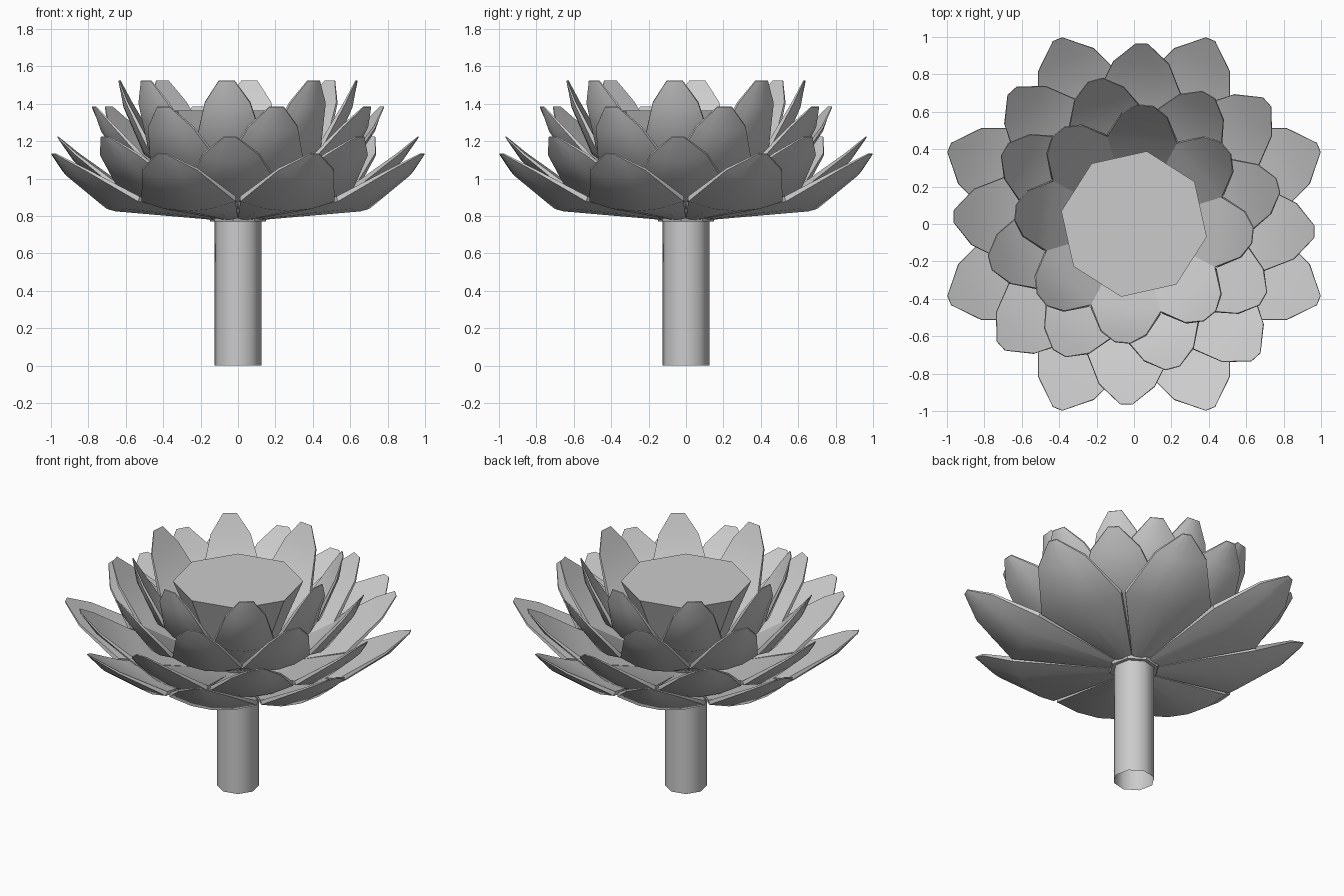
import bpy, bmesh, math
from mathutils import Matrix

if "Cube" in bpy.data.objects:
    bpy.data.objects.remove(bpy.data.objects["Cube"])

BASE_Z = 0.765
# petal rows: length along, outer centre depth, outer edge depth, flat inner depth
ROWS = [(0.03, -0.004, -0.004, 0.012),
        (0.69, -0.174, -0.118, -0.09),
        (0.99, -0.085, -0.047, -0.034),
        (1.13, -0.004, -0.003, 0.003)]
COLS = [-1, -0.5, 0, 0.5, 1]


def petal(name, widths, scale, pitch, turn):
    """Closed solid: rounded underside, flat inner side, thin tip."""
    bm = bmesh.new()
    loops = []
    for (u, c, e, top), h in zip(ROWS, widths):
        h /= scale
        under = [(u, h * t, c + (e - c) * t * t) for t in COLS]
        inner = [(u, h * t, top) for t in reversed(COLS)]
        loops.append([bm.verts.new(p) for p in under + inner])
    n = len(loops[0])
    for a, b in zip(loops, loops[1:]):
        for i in range(n):
            j = (i + 1) % n
            bm.faces.new((a[i], b[i], b[j], a[j]))
    bm.faces.new(loops[0])
    bm.faces.new(loops[-1])
    bmesh.ops.recalc_face_normals(bm, faces=bm.faces)
    bm.transform(Matrix.Translation((0, 0, BASE_Z))
                 @ Matrix.Rotation(math.radians(turn), 4, 'Z')
                 @ Matrix.Rotation(math.radians(-pitch), 4, 'Y')
                 @ Matrix.Scale(scale, 4))
    me = bpy.data.meshes.new(name)
    bm.to_mesh(me)
    bm.free()
    ob = bpy.data.objects.new(name, me)
    bpy.context.collection.objects.link(ob)
    bpy.ops.object.select_all(action='DESELECT')
    bpy.context.view_layer.objects.active = ob
    ob.select_set(True)
    bpy.ops.object.shade_smooth_by_angle(angle=math.radians(40))


# four rings of eight petals: half widths, scale, pitch, starting angle
rings = [("outer_petal", (0.014, 0.272, 0.161, 0.027), 1.0, 19, 22.5),
         ("lower_petal", (0.013, 0.252, 0.15, 0.033), 0.945, 25.4, -2.5),
         ("upper_petal", (0.013, 0.222, 0.137, 0.04), 0.893, 37.8, 15),
         ("inner_petal", (0.012, 0.188, 0.122, 0.042), 0.877, 50, -5.5)]
for name, widths, scale, pitch, start in rings:
    for k in range(8):
        petal(f"{name}_{k + 1}", widths, scale, pitch, start + 45 * k)


def frustum(name, r1, r2, z1, z2, turn, fill):
    bpy.ops.mesh.primitive_cone_add(vertices=8, radius1=r1, radius2=r2,
                                    depth=z2 - z1, end_fill_type=fill,
                                    location=(0, 0, (z1 + z2) / 2),
                                    rotation=(0, 0, math.radians(turn)))
    bpy.context.object.name = name


# seed pod in the middle
frustum("seed_pod", 0.15, 0.395, 0.77, 1.365, -10, 'NGON')

# open-ended stem
frustum("stem", 0.127, 0.127, 0.0, 0.78, -10, 'NOTHING')
bpy.ops.object.shade_smooth_by_angle(angle=math.radians(50))
